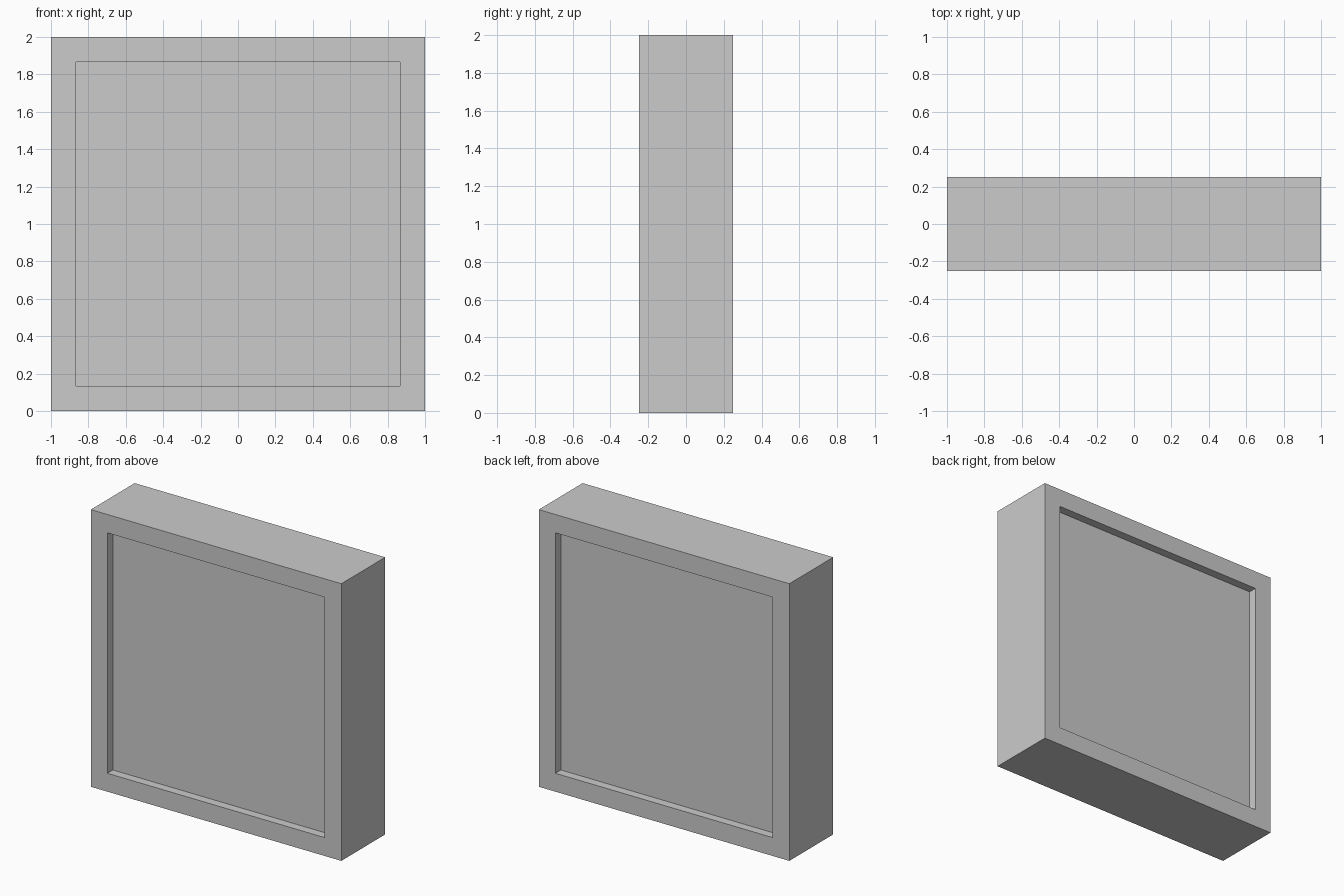
import bpy, bmesh
from mathutils import Vector

if "Cube" in bpy.data.objects:
    bpy.data.objects.remove(bpy.data.objects["Cube"])

WIDTH, DEPTH, HEIGHT = 2.0, 0.5, 2.0
BORDER, RECESS = 0.1875, 0.0625

# Solid block standing on the ground
bm = bmesh.new()
bmesh.ops.create_cube(bm, size=1)
bmesh.ops.scale(bm, vec=(WIDTH, DEPTH, HEIGHT), verts=bm.verts)
bmesh.ops.translate(bm, vec=(0, 0, HEIGHT / 2), verts=bm.verts)
bm.normal_update()

# Recessed square panel on the front and the back
for face in [f for f in bm.faces if abs(f.normal.y) > 0.9]:
    inward = Vector(face.normal) * -RECESS
    bmesh.ops.inset_region(bm, faces=[face], thickness=BORDER)
    new = bmesh.ops.extrude_discrete_faces(bm, faces=[face])["faces"][0]
    bmesh.ops.translate(bm, vec=inward, verts=new.verts)

bmesh.ops.recalc_face_normals(bm, faces=bm.faces)
mesh = bpy.data.meshes.new("framed_panel")
bm.to_mesh(mesh)
bm.free()
panel = bpy.data.objects.new("framed_panel", mesh)
bpy.context.collection.objects.link(panel)
